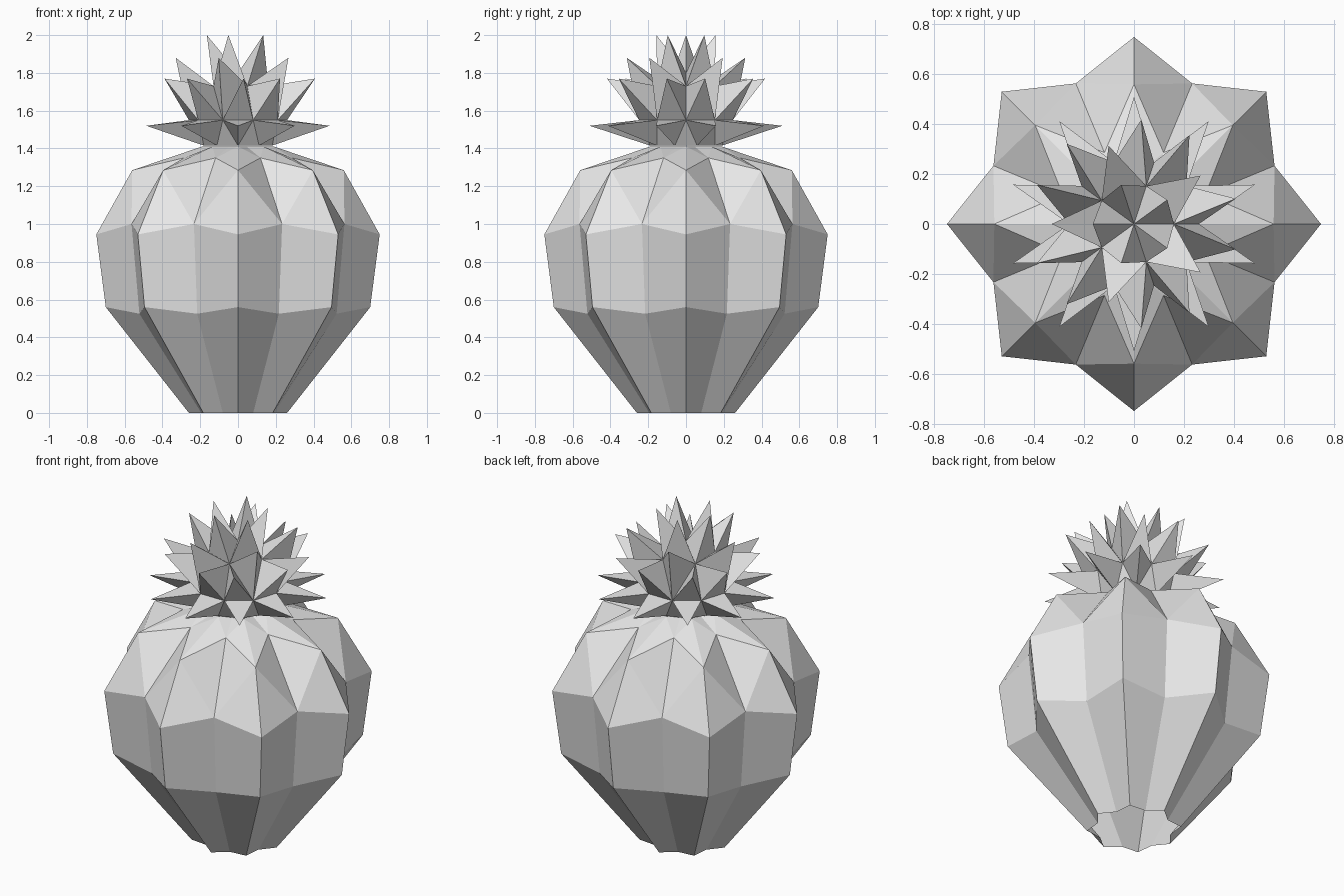
import bpy, bmesh
from math import cos, sin, radians

if "Cube" in bpy.data.objects:
    bpy.data.objects.remove(bpy.data.objects["Cube"], do_unlink=True)

grey = bpy.data.materials.new("pale_grey")
grey.use_nodes = True
grey.diffuse_color = (0.8, 0.8, 0.8, 1)
grey.node_tree.nodes["Principled BSDF"].inputs["Base Color"].default_value = (0.8, 0.8, 0.8, 1)


def polar(r, degrees, z):
    a = radians(degrees)
    return (r * cos(a), r * sin(a), z)


def finish(bm, name):
    mesh = bpy.data.meshes.new(name)
    bm.to_mesh(mesh)
    bm.free()
    mesh.materials.append(grey)
    obj = bpy.data.objects.new(name, mesh)
    bpy.context.collection.objects.link(obj)
    return obj


# Ribbed body: eight ridges and eight valleys, open at both ends
ridge = [(0.26, 0), (0.70, 0.56), (0.75, 0.945), (0.56, 1.285), (0.19, 1.41)]
valley = [(0.21, 0), (0.565, 0.525), (0.61, 1.0), (0.31, 1.35), (0.12, 1.41)]
SIDES = 16
bm = bmesh.new()
rings = []
for profile in zip(ridge, valley):
    rings.append([bm.verts.new(polar(profile[i % 2][0], i * 360 / SIDES, profile[i % 2][1]))
                  for i in range(SIDES)])
for level, (low, high) in enumerate(zip(rings, rings[1:])):
    for i in range(SIDES):
        j = (i + 1) % SIDES
        if level < 2:
            bm.faces.new((low[i], low[j], high[j], high[i]))
        elif i % 2 == 0:
            # Shoulder facets fold from the ridge down to the valley
            bm.faces.new((low[i], low[j], high[i]))
            bm.faces.new((low[j], high[j], high[i]))
        else:
            bm.faces.new((low[i], low[j], high[j]))
            bm.faces.new((low[i], high[j], high[i]))
finish(bm, "ribbed_body")

# Spiky crown: a faceted dome whose triangles are drawn out to points
bm = bmesh.new()
apex = bm.verts.new((0, 0, 1.80))
upper = [bm.verts.new(polar(0.16, 72 * k, 1.73)) for k in range(5)]
middle = [bm.verts.new(polar(0.26, 36 * k, 1.55)) for k in range(10)]
lower = [bm.verts.new(polar(0.19, 18 + 36 * k, 1.415)) for k in range(10)]


def spike(a, b, c, tip):
    point = bm.verts.new(tip)
    for p, q in ((a, b), (b, c), (c, a)):
        bm.faces.new((p, q, point))


for k in range(5):
    az = 72 * k + 36
    a, b = upper[k], upper[(k + 1) % 5]
    m0, m1, m2 = (middle[(2 * k + n) % 10] for n in range(3))
    spike(apex, a, b, polar(0.165, az, 2.0))
    spike(a, m1, b, polar(0.33, az, 1.88))
    spike(a, m0, m1, polar(0.42, az - 22, 1.77))
    spike(b, m1, m2, polar(0.42, az + 22, 1.77))
for k in range(10):
    n = (k + 1) % 10
    spike(middle[k], lower[k], middle[n], polar(0.51, 36 * k + 18, 1.52))
    bm.faces.new((middle[n], lower[k], lower[n]))
bm.faces.new(list(reversed(lower)))
bmesh.ops.recalc_face_normals(bm, faces=bm.faces)
finish(bm, "spiky_crown")
